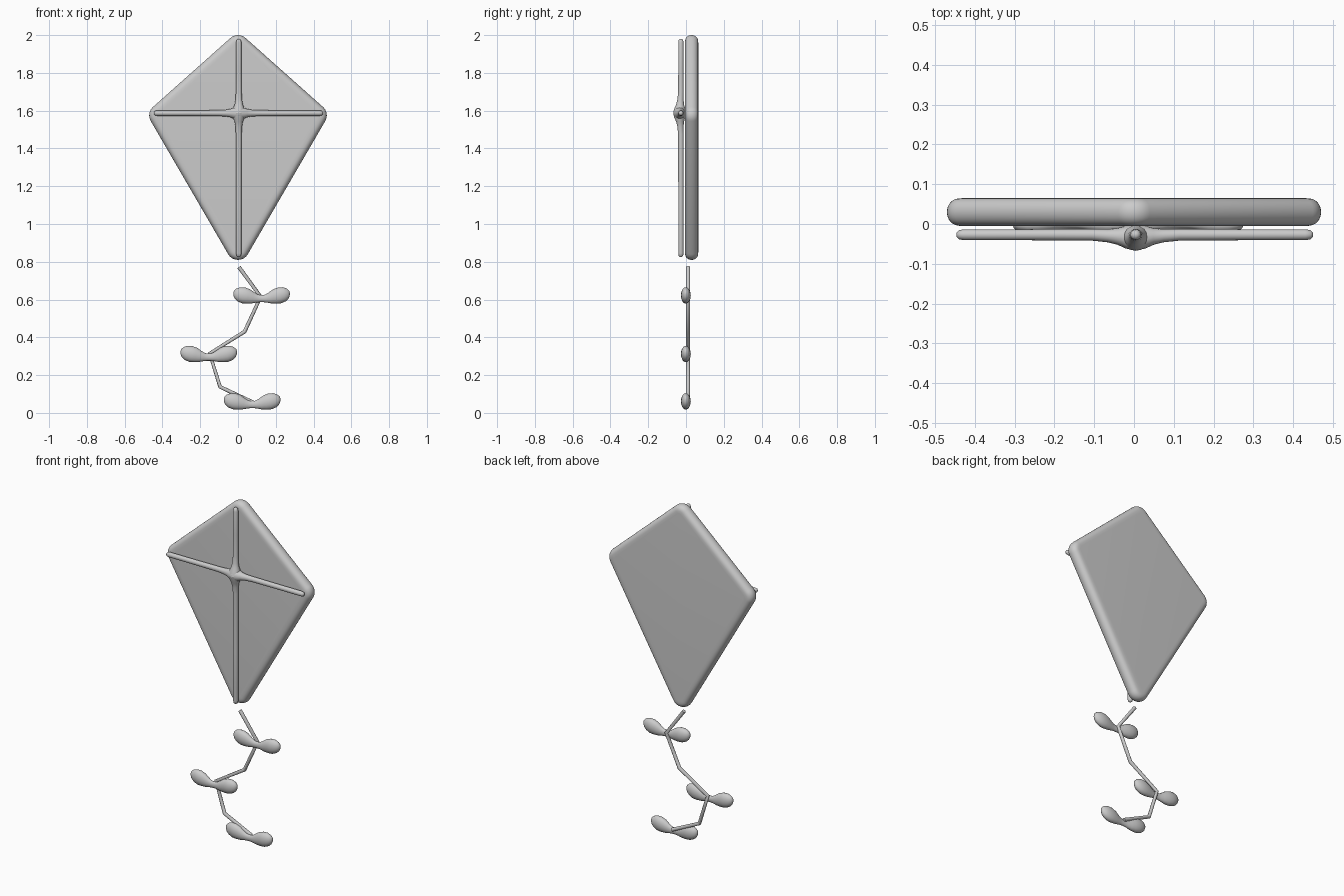
import bpy, bmesh, math
from mathutils import Vector

cube = bpy.data.objects.get("Cube")
if cube:
    bpy.data.objects.remove(cube, do_unlink=True)

grey = bpy.data.materials.new("light grey")
grey.use_nodes = True
colour = (0.6, 0.6, 0.6, 1)
grey.diffuse_color = colour
grey.node_tree.nodes["Principled BSDF"].inputs["Base Color"].default_value = colour


def loft(name, rings, sharp=50):
    """Skin a closed, capped surface through a list of point rings."""
    bm = bmesh.new()
    loops = [[bm.verts.new(p) for p in ring] for ring in rings]
    for a, b in zip(loops, loops[1:]):
        n = len(a)
        for i in range(n):
            j = (i + 1) % n
            bm.faces.new((a[i], a[j], b[j], b[i]))
    bm.faces.new(loops[0])
    bm.faces.new(loops[-1])
    bmesh.ops.recalc_face_normals(bm, faces=bm.faces)
    mesh = bpy.data.meshes.new(name)
    bm.to_mesh(mesh)
    bm.free()
    mesh.materials.append(grey)
    obj = bpy.data.objects.new(name, mesh)
    bpy.context.collection.objects.link(obj)
    bpy.ops.object.select_all(action='DESELECT')
    obj.select_set(True)
    bpy.context.view_layer.objects.active = obj
    bpy.ops.object.shade_smooth_by_angle(angle=math.radians(sharp))
    return obj


def tube(name, path, radii, depth=1.0, sides=16):
    """Round tube along a path lying in an upright plane; depth squashes it in y."""
    pts = [Vector(p) for p in path]
    rings = []
    for i, p in enumerate(pts):
        back = (p - pts[max(i - 1, 0)]).normalized()
        ahead = (pts[min(i + 1, len(pts) - 1)] - p).normalized()
        t = (back + ahead).normalized()
        side = Vector((-t.z, 0, t.x)).normalized()
        ring = []
        for k in range(sides):
            a = math.tau * k / sides
            ring.append(p + radii[i] * (math.cos(a) * side
                                        + math.sin(a) * depth * Vector((0, 1, 0))))
        rings.append(ring)
    return loft(name, rings)


# Kite panel: a rounded diamond with softly rolled edges
R = 0.06
corners = [(0.41, 1.575), (0, 1.94), (-0.41, 1.575), (0, 0.87)]
directions = []
for i, c in enumerate(corners):
    prev, nxt = corners[i - 1], corners[(i + 1) % 4]
    start = math.atan2(c[1] - prev[1], c[0] - prev[0]) - math.pi / 2
    end = math.atan2(nxt[1] - c[1], nxt[0] - c[0]) - math.pi / 2
    turn = (end - start) % math.tau
    directions += [(c, start + turn * k / 8) for k in range(9)]


def outline(radius, y):
    return [(c[0] + radius * math.cos(a), y, c[1] + radius * math.sin(a))
            for c, a in directions]


steps = [math.pi * k / 16 - math.pi / 2 for k in range(17)]
panel_rings = []
for a in steps:
    roll = math.cos(a) ** 0.7 if abs(a) < 1.57 else 0
    panel_rings.append(outline(R - 0.042 * (1 - roll), 0.03 + 0.035 * math.sin(a)))
loft("kite_panel", panel_rings)

# Cross spars: four arms flaring into the middle
hub = Vector((0.004, -0.035, 1.587))
arms = {"top_spar": ((0, 1), 0.393), "bottom_spar": ((0, -1), 0.762),
        "left_spar": ((1, 0), 0.446), "right_spar": ((-1, 0), 0.45)}
flare = [(0, 0.034), (0.025, 0.03), (0.045, 0.022), (0.07, 0.0175), (0.11, 0.0155)]
for name, (d, length) in arms.items():
    stations = flare + [(length * 0.6, 0.0145), (length - 0.02, 0.0145),
                        (length - 0.006, 0.012), (length, 0.005)]
    path = [hub + Vector((d[0] * s, 0.008 * min(s / 0.1, 1), d[1] * s))
            for s, r in stations]
    tube(name, path, [r for s, r in stations], depth=0.95)

# Tail string: a zigzag cord below the panel
tail = [(0.005, 0.772), (0.12, 0.615), (0.035, 0.43), (-0.15, 0.315),
        (-0.095, 0.138), (0.08, 0.055)]
tube("tail_string", [(x, 0.011, z) for x, z in tail], [0.0105] * len(tail), sides=10)

# Bows: pairs of plump loops joined by a thin knot
half = [(0.15, 0.022, 0.003), (0.147, 0.022, 0.015), (0.138, 0.021, 0.027),
        (0.12, 0.018, 0.038), (0.095, 0.012, 0.0425), (0.07, 0.006, 0.039),
        (0.045, -0.001, 0.03), (0.025, -0.004, 0.022), (0.01, -0.005, 0.019)]
stations = [(-x, z, r) for x, z, r in half] + half[::-1]
bows = {"upper_bow": (0.125, 0.61), "middle_bow": (-0.155, 0.3), "lower_bow": (0.075, 0.049)}
for name, (cx, cz) in bows.items():
    tube(name, [(cx + x, -0.001, cz + z) for x, z, r in stations],
         [r for x, z, r in stations], depth=0.62)
